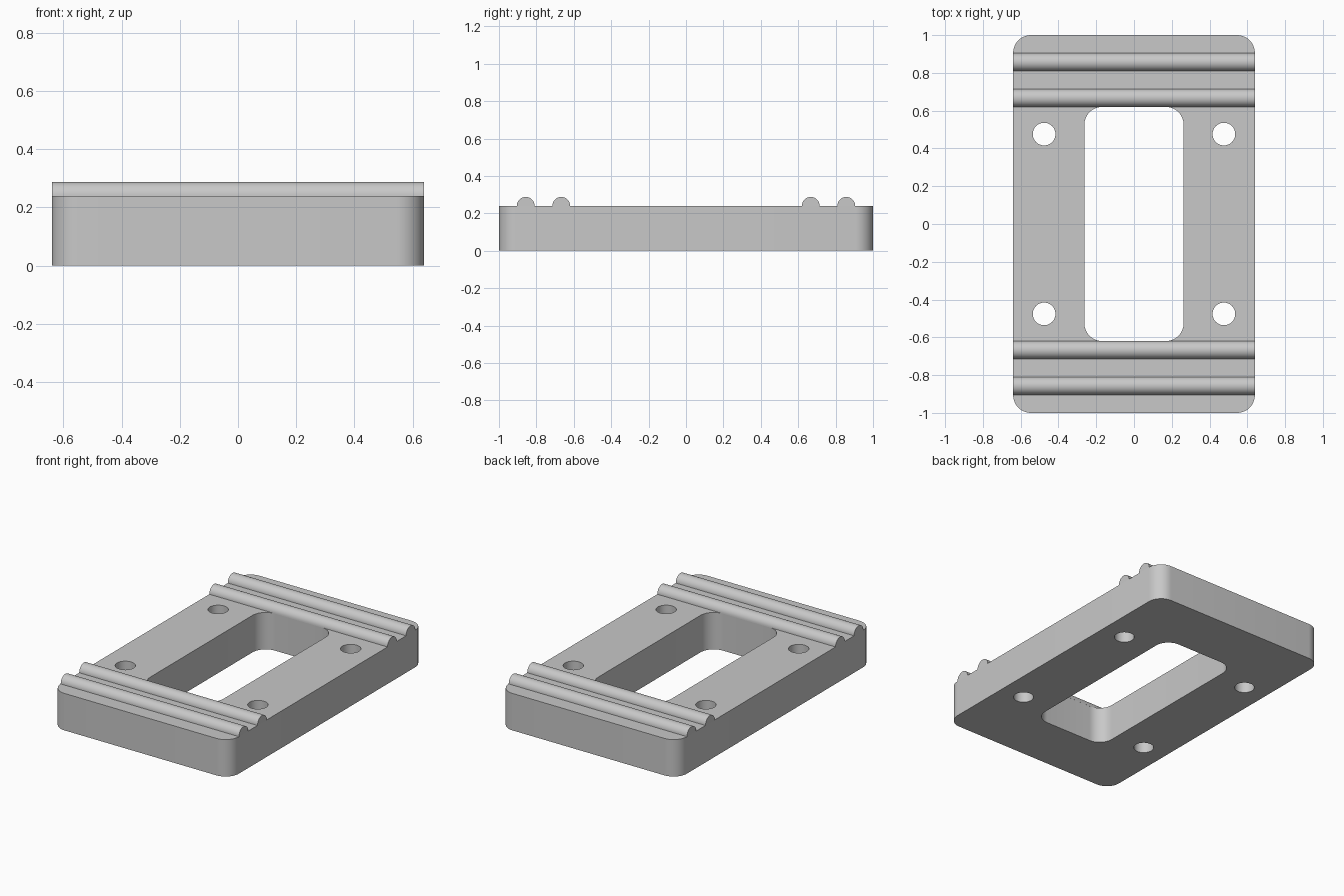
import bpy, bmesh
from math import sin, cos, pi, radians

cube = bpy.data.objects.get("Cube")
if cube:
    bpy.data.objects.remove(cube, do_unlink=True)

THICK = 0.24
HALF_W = 0.64
RIDGE_R = 0.0475

# Single grey material
grey = bpy.data.materials.new("matte grey")
grey.use_nodes = True
colour = (0.58, 0.58, 0.58, 1)
grey.diffuse_color = colour
bsdf = grey.node_tree.nodes["Principled BSDF"]
bsdf.inputs["Base Color"].default_value = colour
bsdf.inputs["Roughness"].default_value = 0.6


def arc(cx, cy, r, start, end, steps):
    angles = [start + (end - start) * i / steps for i in range(steps + 1)]
    return [(cx + r * cos(a), cy + r * sin(a)) for a in angles]


def rounded_rect(hx, hy, r):
    points = []
    for i, (sx, sy) in enumerate([(1, 1), (-1, 1), (-1, -1), (1, -1)]):
        points += arc(sx * (hx - r), sy * (hy - r), r, i * pi / 2, (i + 1) * pi / 2, 12)
    return points


def finish(obj):
    obj.data.materials.clear()
    obj.data.materials.append(grey)
    bpy.ops.object.select_all(action="DESELECT")
    obj.select_set(True)
    bpy.context.view_layer.objects.active = obj
    bpy.ops.object.shade_smooth_by_angle(angle=radians(30))


def base_plate():
    # Outline, window and four screw holes, filled and extruded together
    loops = [rounded_rect(HALF_W, 1, 0.095), rounded_rect(0.263, 0.62, 0.095)]
    for x in (-0.476, 0.476):
        for y in (-0.476, 0.476):
            loops.append(arc(x, y, 0.06, 0, 2 * pi, 40)[:-1])
    curve = bpy.data.curves.new("plate_outline", "CURVE")
    curve.dimensions = "2D"
    curve.fill_mode = "BOTH"
    curve.extrude = THICK / 2
    for points in loops:
        spline = curve.splines.new("POLY")
        spline.points.add(len(points) - 1)
        for p, (x, y) in zip(spline.points, points):
            p.co = (x, y, 0, 1)
        spline.use_cyclic_u = True
    helper = bpy.data.objects.new("plate_outline", curve)
    bpy.context.collection.objects.link(helper)
    graph = bpy.context.evaluated_depsgraph_get()
    mesh = bpy.data.meshes.new_from_object(helper.evaluated_get(graph))
    bpy.data.objects.remove(helper, do_unlink=True)

    # Weld the caps to the walls and stand the plate on the ground
    bm = bmesh.new()
    bm.from_mesh(mesh)
    bmesh.ops.remove_doubles(bm, verts=bm.verts, dist=0.0001)
    bmesh.ops.recalc_face_normals(bm, faces=bm.faces)
    bmesh.ops.translate(bm, verts=bm.verts, vec=(0, 0, THICK / 2))
    bm.to_mesh(mesh)
    bm.free()
    obj = bpy.data.objects.new("base_plate", mesh)
    bpy.context.collection.objects.link(obj)
    finish(obj)


def ridge(name, y):
    # Half-round bar lying across the plate
    bm = bmesh.new()
    profile = arc(y, THICK, RIDGE_R, 0, pi, 24)
    face = bm.faces.new([bm.verts.new((-HALF_W, py, pz)) for py, pz in profile])
    result = bmesh.ops.extrude_face_region(bm, geom=[face])
    moved = [v for v in result["geom"] if isinstance(v, bmesh.types.BMVert)]
    bmesh.ops.translate(bm, verts=moved, vec=(2 * HALF_W, 0, 0))
    bmesh.ops.recalc_face_normals(bm, faces=bm.faces)
    mesh = bpy.data.meshes.new(name)
    bm.to_mesh(mesh)
    bm.free()
    obj = bpy.data.objects.new(name, mesh)
    bpy.context.collection.objects.link(obj)
    finish(obj)


base_plate()
for end, side in (("front", -1), ("back", 1)):
    ridge(end + "_inner_ridge", side * 0.667)
    ridge(end + "_outer_ridge", side * 0.857)
